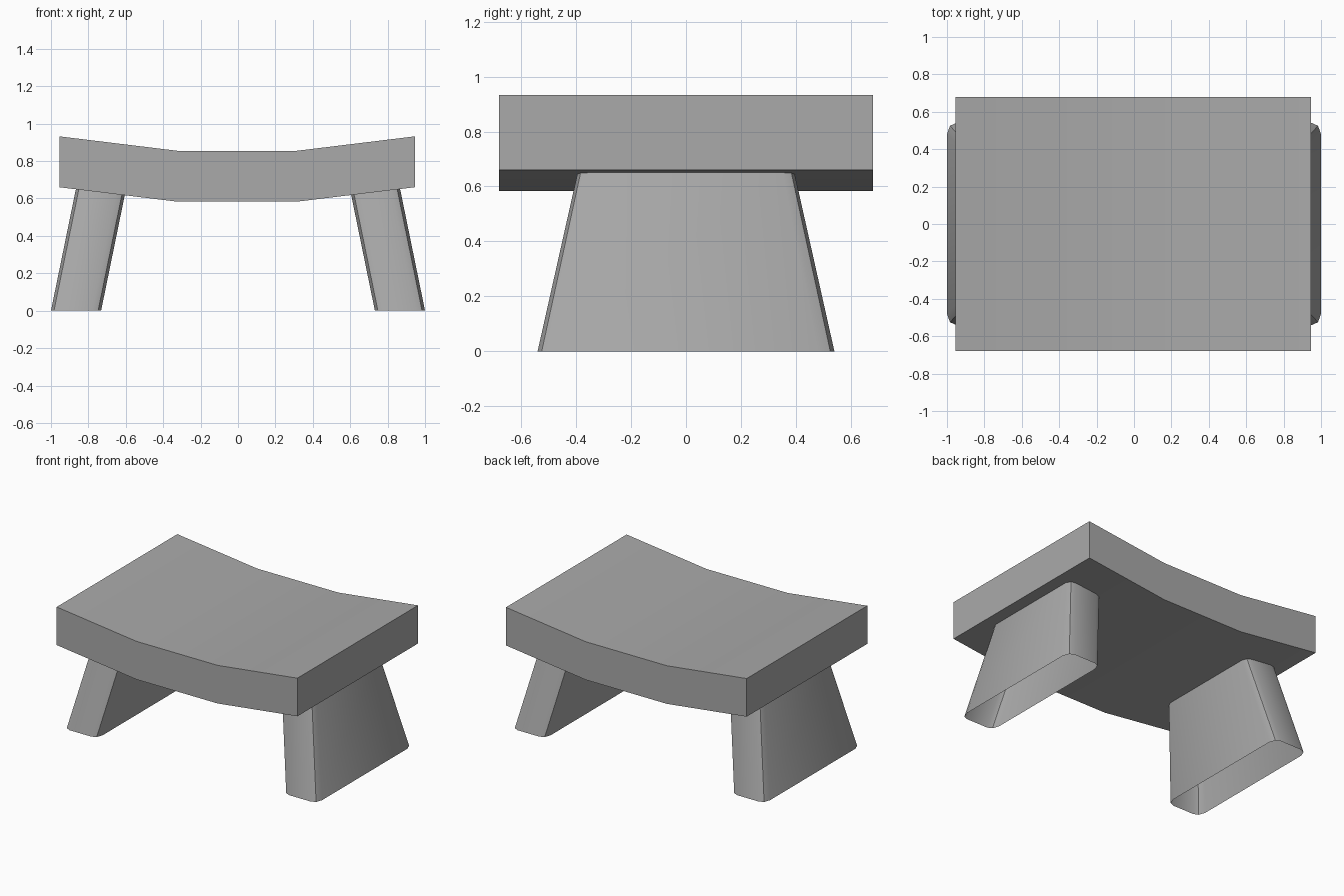
import bpy
import math

cube = bpy.data.objects.get("Cube")
if cube:
    bpy.data.objects.remove(cube, do_unlink=True)

# Single plain grey
grey = bpy.data.materials.new("plain_grey")
grey.use_nodes = True
colour = (0.4, 0.4, 0.4, 1)
grey.diffuse_color = colour
grey.node_tree.nodes["Principled BSDF"].inputs["Base Color"].default_value = colour


def loft(name, start, end, capped):
    """Bridge two matching loops of points, optionally closing both ends."""
    n = len(start)
    faces = [(i, (i + 1) % n, n + (i + 1) % n, n + i) for i in range(n)]
    if capped:
        faces += [tuple(reversed(range(n))), tuple(range(n, 2 * n))]
    mesh = bpy.data.meshes.new(name)
    mesh.from_pydata(start + end, [], faces)
    mesh.materials.append(grey)
    obj = bpy.data.objects.new(name, mesh)
    bpy.context.collection.objects.link(obj)
    bpy.ops.object.select_all(action="DESELECT")
    obj.select_set(True)
    bpy.context.view_layer.objects.active = obj
    bpy.ops.object.shade_smooth_by_angle(angle=math.radians(32))
    return obj


# Seat: thick slab dished in three straight spans
underside = [(-0.955, 0.66), (-0.325, 0.583), (0.315, 0.583), (0.945, 0.66)]
outline = underside + [(x, z + 0.272) for x, z in reversed(underside)]
loft("seat",
     [(x, 0.68, z) for x, z in reversed(outline)],
     [(x, -0.68, z) for x, z in reversed(outline)], True)

# Legs: hollow splayed panels with softened corners, open at the floor
corner = [(0.134, 0.48), (0.118, 0.525), (0.085, 0.54)]
quarter = corner + [(-x, y) for x, y in reversed(corner)]
section = quarter + [(-x, -y) for x, y in quarter]


def leg_loop(side, z):
    centre = side * (0.866 - 0.205 * z)
    narrowing = 1 - 0.415 * z
    return [(centre + x, y * narrowing, z) for x, y in section]


for name, side in (("left_leg", 1), ("right_leg", -1)):
    loft(name, leg_loop(side, 0), leg_loop(side, 0.67), False)
